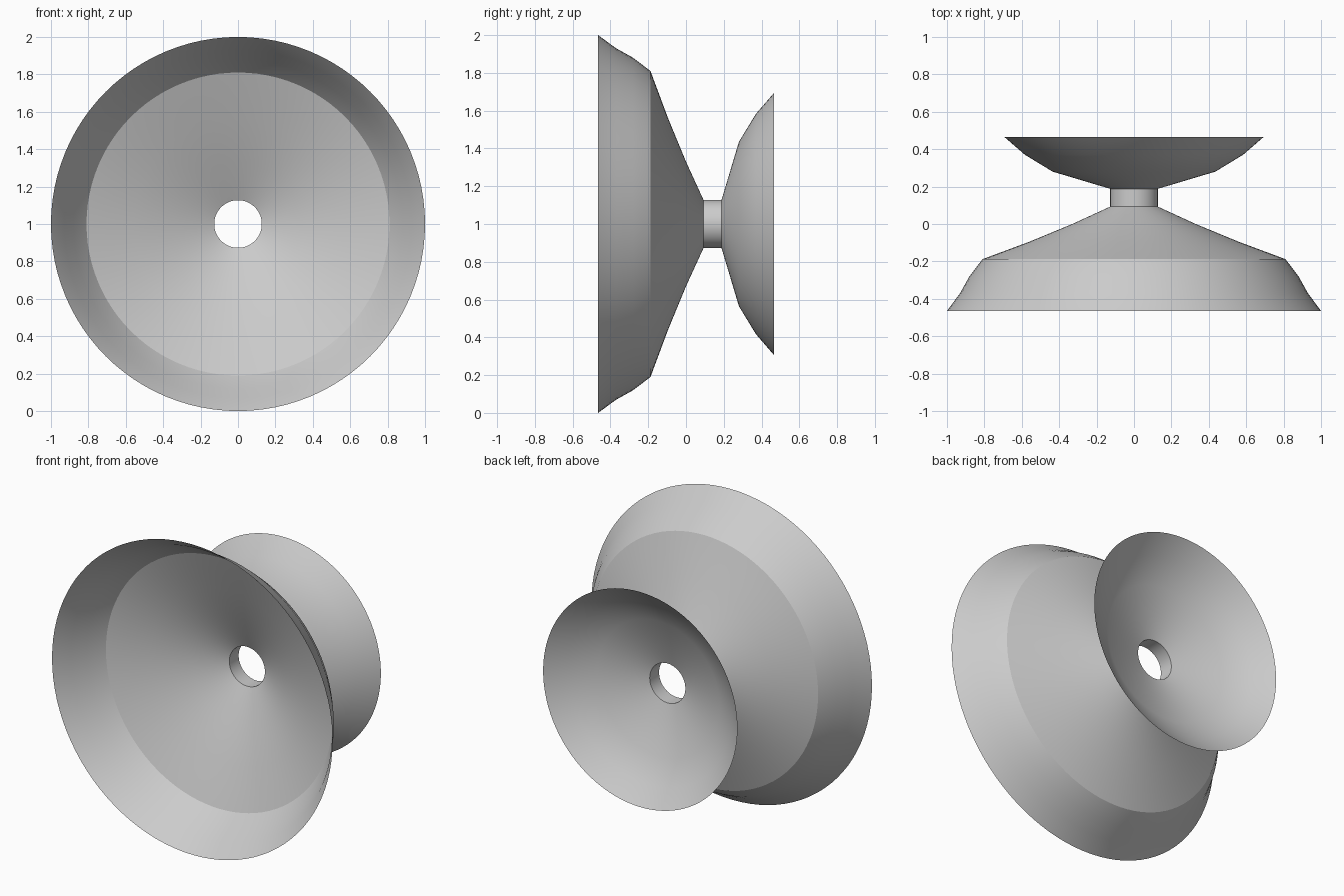
import bpy, bmesh, math
from mathutils import Matrix, Vector

cube = bpy.data.objects.get("Cube")
if cube:
    bpy.data.objects.remove(cube, do_unlink=True)

SEGMENTS = 96
AXIS_HEIGHT = 1.0

grey = bpy.data.materials.new("plain grey")
grey.use_nodes = True
colour = (0.6, 0.6, 0.6, 1)
grey.diffuse_color = colour
grey.node_tree.nodes["Principled BSDF"].inputs["Base Color"].default_value = colour


def spun_shell(name, profile):
    """Spin (y, radius) points about the front-to-back axis into a thin open shell."""
    bm = bmesh.new()
    verts = [bm.verts.new((radius, y, 0)) for y, radius in profile]
    edges = [bm.edges.new(pair) for pair in zip(verts, verts[1:])]
    bmesh.ops.spin(bm, geom=verts + edges, cent=(0, 0, 0), axis=(0, 1, 0),
                   angle=math.tau, steps=SEGMENTS, use_duplicate=False)
    bmesh.ops.remove_doubles(bm, verts=bm.verts, dist=0.0005)
    bmesh.ops.recalc_face_normals(bm, faces=bm.faces)

    # Turn the normals away from the axis
    bm.faces.ensure_lookup_table()
    face = bm.faces[0]
    face.normal_update()
    centre = face.calc_center_median()
    if face.normal.dot(Vector((centre.x, 0, centre.z))) < 0:
        bmesh.ops.reverse_faces(bm, faces=bm.faces)
    for face in bm.faces:
        face.smooth = True

    bmesh.ops.transform(bm, matrix=Matrix.Translation((0, 0, AXIS_HEIGHT)), verts=bm.verts)
    mesh = bpy.data.meshes.new(name)
    bm.to_mesh(mesh)
    bm.free()
    mesh.materials.append(grey)
    obj = bpy.data.objects.new(name, mesh)
    bpy.context.collection.objects.link(obj)
    return obj


# Large front flange: flared rim and inner cone, meeting at a crisp edge
spun_shell("front_rim", [(-0.465, 1.0), (-0.37, 0.93), (-0.28, 0.88), (-0.188, 0.81)])
spun_shell("front_cone", [(-0.188, 0.81), (-0.095, 0.56), (0.0, 0.33), (0.093, 0.127)])

# Narrow open tube joining the two flanges
spun_shell("hub_tube", [(0.093, 0.127), (0.188, 0.127)])

# Smaller rear dish
spun_shell("back_dish", [(0.188, 0.127), (0.28, 0.435), (0.37, 0.583), (0.465, 0.693)])
